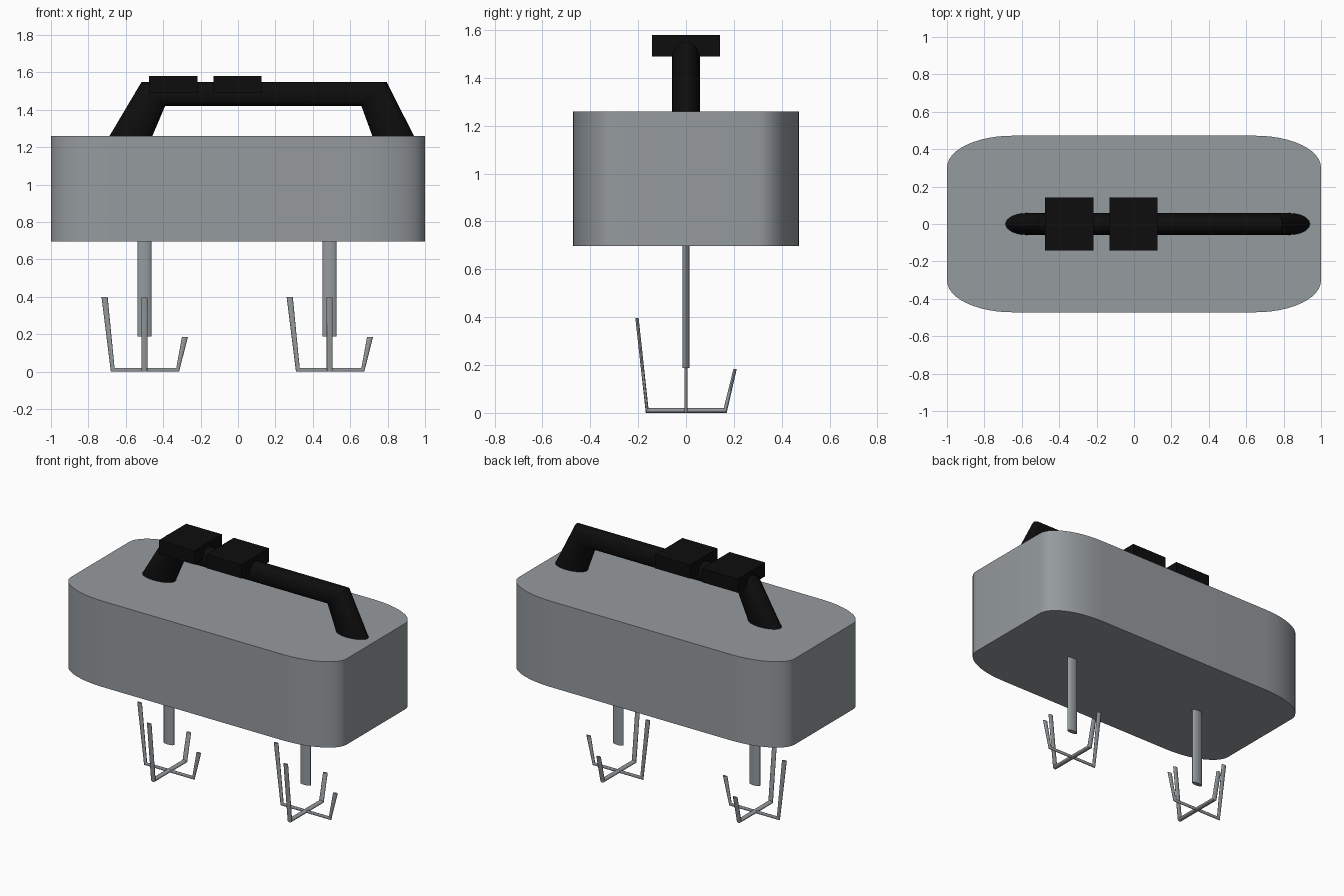
import bpy, bmesh
from math import sin, cos, pi, radians
from mathutils import Vector

if "Cube" in bpy.data.objects:
    bpy.data.objects.remove(bpy.data.objects["Cube"], do_unlink=True)


def material(name, colour):
    m = bpy.data.materials.new(name)
    m.use_nodes = True
    m.diffuse_color = colour
    m.node_tree.nodes["Principled BSDF"].inputs["Base Color"].default_value = colour
    return m


grey = material("metal grey", (0.30, 0.325, 0.34, 1))
black = material("matte black", (0.004, 0.004, 0.004, 1))


def skin(name, rings, mat, smooth=True):
    """Join equal rings of points into a closed, capped solid."""
    bm = bmesh.new()
    loops = [[bm.verts.new(p) for p in ring] for ring in rings]
    n = len(loops[0])
    for a, b in zip(loops, loops[1:]):
        for i in range(n):
            j = (i + 1) % n
            bm.faces.new((a[i], a[j], b[j], b[i]))
    bm.faces.new(loops[0])
    bm.faces.new(loops[-1])
    bmesh.ops.recalc_face_normals(bm, faces=bm.faces)
    mesh = bpy.data.meshes.new(name)
    bm.to_mesh(mesh)
    bm.free()
    mesh.materials.append(mat)
    ob = bpy.data.objects.new(name, mesh)
    bpy.context.collection.objects.link(ob)
    if smooth:
        bpy.ops.object.select_all(action='DESELECT')
        ob.select_set(True)
        bpy.context.view_layer.objects.active = ob
        bpy.ops.object.shade_smooth_by_angle(angle=radians(35))
    return ob


def bent_tube(name, outer, inner, half, mat, centre=0, along_y=False, sides=20):
    """Oval tube with mitred bends between an outer and an inner outline."""
    rings = []
    for (u0, z0), (u1, z1) in zip(outer, inner):
        ring = []
        for i in range(sides):
            t = 2 * pi * i / sides
            k = (1 + cos(t)) / 2
            u, z, w = u0 + (u1 - u0) * k, z0 + (z1 - z0) * k, half * sin(t)
            ring.append(Vector((centre + w, u, z) if along_y else (centre + u, w, z)))
        rings.append(ring)
    return skin(name, rings, mat)


def oval_post(name, x, rx, ry, z0, z1, mat, sides=24):
    angles = [2 * pi * i / sides for i in range(sides)]
    return skin(name, [[(x + rx * cos(a), ry * sin(a), z) for a in angles]
                       for z in (z0, z1)], mat)


# Body: box with oval rounded upright corners
rx, ry, steps = 0.35, 0.17, 12
outline = []
for q, (sx, sy) in enumerate([(1, 1), (-1, 1), (-1, -1), (1, -1)]):
    for i in range(steps + 1):
        a = pi / 2 * (q + i / steps)
        outline.append((sx * (1 - rx) + rx * cos(a), sy * (0.472 - ry) + ry * sin(a)))
skin("body", [[(x, y, z) for x, y in outline] for z in (0.697, 1.26)], grey)

# Carrying handle
bent_tube("handle",
          [(-0.69, 1.255), (-0.515, 1.55), (0.795, 1.55), (0.943, 1.255)],
          [(-0.46, 1.255), (-0.39, 1.42), (0.66, 1.42), (0.72, 1.255)],
          0.058, black, sides=32)

# Push buttons on the handle
for name, x0, x1 in (("rear_button", -0.475, -0.217), ("front_button", -0.13, 0.125)):
    skin(name, [[(x0, -0.142, z), (x1, -0.142, z), (x1, 0.142, z), (x0, 0.142, z)]
                for z in (1.49, 1.58)], black, smooth=False)

# Drive shafts and crossed beater wires
for side, x in (("right", -0.5), ("left", 0.49)):
    oval_post(side + "_shaft", x, 0.037, 0.015, 0.187, 0.72, grey)
    bent_tube(side + "_beater_wide_wire",
              [(-0.23, 0.4), (-0.18, 0), (0.185, 0), (0.232, 0.185)],
              [(-0.197, 0.4), (-0.16, 0.02), (0.17, 0.02), (0.2, 0.185)],
              0.007, grey, centre=x)
    bent_tube(side + "_beater_deep_wire",
              [(-0.212, 0.397), (-0.168, 0), (0.17, 0), (0.212, 0.183)],
              [(-0.198, 0.397), (-0.157, 0.02), (0.158, 0.02), (0.198, 0.183)],
              0.016, grey, centre=x, along_y=True)
